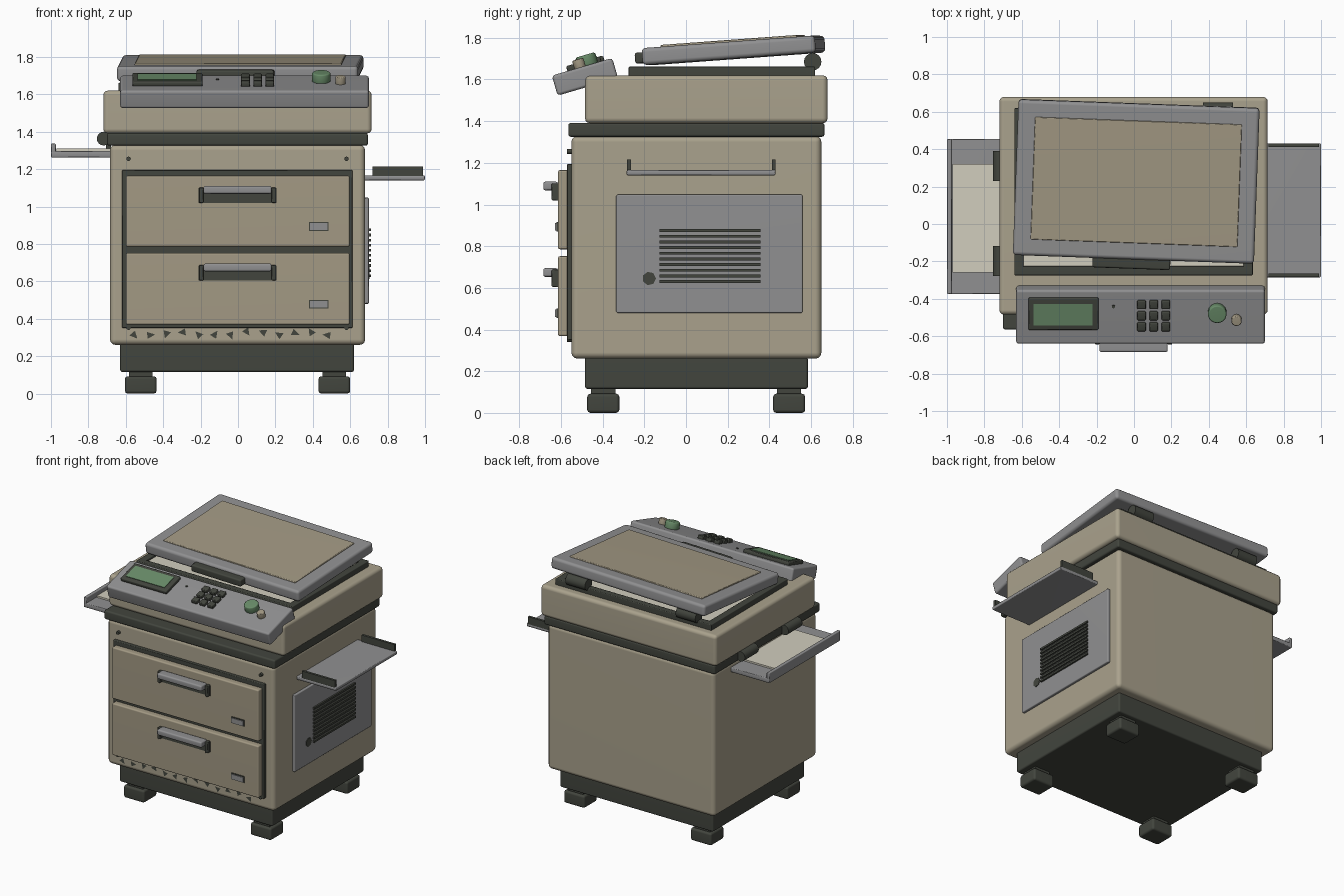
import bpy, bmesh, math, random
from mathutils import Matrix, Vector

cube = bpy.data.objects.get("Cube")
if cube:
    bpy.data.objects.remove(cube, do_unlink=True)
random.seed(4)


def material(name, r, g, b):
    m = bpy.data.materials.new(name)
    m.use_nodes = True
    m.diffuse_color = (r, g, b, 1)
    m.node_tree.nodes["Principled BSDF"].inputs["Base Color"].default_value = (r, g, b, 1)
    return m


TAUPE = material("taupe plastic", 0.40, 0.36, 0.265)
PANEL = material("warm taupe panel", 0.365, 0.32, 0.23)
GREY = material("mid grey", 0.28, 0.28, 0.285)
DARK = material("charcoal", 0.055, 0.06, 0.048)
GREEN = material("soft green", 0.14, 0.26, 0.14)
CREAM = material("paper cream", 0.64, 0.61, 0.51)


def finish(name, bm, mat, frame, bevel=0, segments=2):
    """Bevel a bmesh, turn it into an object and shade it."""
    if bevel:
        bmesh.ops.bevel(bm, geom=[e for e in bm.edges if e.calc_face_angle(0) > 0.6],
                        offset=bevel, segments=segments, profile=0.5, affect='EDGES')
    mesh = bpy.data.meshes.new(name)
    bm.to_mesh(mesh)
    bm.free()
    mesh.materials.append(mat)
    ob = bpy.data.objects.new(name, mesh)
    bpy.context.collection.objects.link(ob)
    ob.matrix_world = frame
    bpy.ops.object.select_all(action='DESELECT')
    ob.select_set(True)
    bpy.context.view_layer.objects.active = ob
    bpy.ops.object.shade_smooth_by_angle(angle=math.radians(50))
    if bevel:
        ob.modifiers.new("flat normals", 'WEIGHTED_NORMAL').keep_sharp = True
    return ob


def box(name, x, y, z, mat, bevel=0, segments=2, frame=Matrix()):
    """Box from its (min, max) range on each axis."""
    bm = bmesh.new()
    bmesh.ops.create_cube(bm, size=1)
    for v in bm.verts:
        v.co = Vector(((a + b) / 2 + c * (b - a) for (a, b), c in zip((x, y, z), v.co)))
    return finish(name, bm, mat, frame, bevel, segments)


def cylinder(name, centre, radius, length, axis, mat, sides=20, bevel=0, frame=Matrix()):
    bm = bmesh.new()
    turn = Vector((0, 0, 1)).rotation_difference(Vector(axis)).to_matrix().to_4x4()
    bmesh.ops.create_cone(bm, cap_ends=True, segments=sides, radius1=radius, radius2=radius,
                          depth=length, matrix=Matrix.Translation(centre) @ turn)
    return finish(name, bm, mat, frame, bevel, 1)


def around(c, half):
    return (c - half, c + half)


# Cabinet, plinth and feet
box("cabinet", (-0.685, 0.68), (-0.55, 0.65), (0.26, 1.33), TAUPE, 0.03, 3)
box("plinth", (-0.63, 0.62), (-0.485, 0.585), (0.115, 0.27), DARK, 0.012)
for x, side in ((-0.52, "right"), (0.515, "left")):
    for y, end in ((-0.397, "front"), (0.495, "back")):
        box(f"{end}_{side}_foot", around(x, 0.085), around(y, 0.077), (0, 0.092), DARK, 0.015)
        box(f"{end}_{side}_foot_neck", around(x, 0.062), around(y, 0.058), (0.085, 0.12), DARK)

# Seam band and scanner housing
box("seam_band", (-0.70, 0.695), (-0.565, 0.665), (1.325, 1.392), DARK, 0.012)
box("scanner_housing", (-0.72, 0.715), (-0.485, 0.68), (1.39, 1.62), TAUPE, 0.025, 3)

# Glass platen in its frame
box("platen_glass", (-0.60, 0.60), (-0.24, 0.58), (1.615, 1.645), CREAM)
for y in (-0.25, 0.595):
    box("platen_rail", (-0.64, 0.635), around(y, 0.025), (1.61, 1.662), DARK, 0.006)
for x in (-0.615, 0.61):
    box("platen_side", around(x, 0.025), (-0.27, 0.615), (1.61, 1.662), DARK, 0.006)

# Lid, slightly open and askew
lid = (Matrix.Translation((0.012, 0.228, 1.74)) @ Matrix.Rotation(math.radians(-2.1), 4, 'Z')
       @ Matrix.Rotation(math.radians(4.2), 4, 'X'))
box("lid", around(0, 0.645), around(0, 0.417), around(0, 0.041), GREY, 0.02, 3, lid)
box("lid_panel", around(0, 0.553), around(0, 0.328), (0.03, 0.05), PANEL, 0.004, 1, lid)
box("lid_handle", around(-0.01, 0.208), (-0.468, -0.40), (-0.03, 0.022), DARK, 0.01, 2, lid)
for x in (-0.45, 0.45):
    cylinder("lid_hinge", (x, 0.608, 1.685), 0.042, 0.16, (1, 0, 0), DARK, 16)

# Sloping control console
con = Matrix.Translation((0.035, -0.485, 1.613)) @ Matrix.Rotation(math.radians(16.3), 4, 'X')
box("control_console", around(0, 0.665), around(0, 0.151), around(0, 0.05), GREY, 0.014, 2, con)
box("screen_bezel", (-0.60, -0.225), (-0.065, 0.112), (0.045, 0.074), DARK, 0.006, 1, con)
box("screen", (-0.572, -0.257), (-0.036, 0.082), (0.07, 0.078), GREEN, 0, 1, con)
for i in range(3):
    for j in range(3):
        box("key", around(0.005 + 0.065 * i, 0.023), around(-0.05 + 0.062 * j, 0.023),
            (0.045, 0.074), DARK, 0.005, 1, con)
cylinder("start_button", (0.41, 0.03, 0.073), 0.05, 0.055, (0, 0, 1), GREEN, 18, 0.008, con)
cylinder("stop_button", (0.513, -0.01, 0.068), 0.028, 0.045, (0, 0, 1), PANEL, 14, 0.005, con)
cylinder("indicator", (-0.145, 0.06, 0.051), 0.009, 0.008, (0, 0, 1), DARK, 10, 0, con)

# Drawers on a dark surround
box("drawer_surround", (-0.62, 0.612), (-0.572, -0.54), (0.35, 1.195), DARK, 0.004, 1)
for bottom, top, grip, tag in ((0.785, 1.165, 1.11, 0.893), (0.368, 0.752, 0.695, 0.478)):
    box("drawer_front", (-0.60, 0.597), (-0.615, -0.56), (bottom, top), PANEL, 0.01)
    box("handle_recess", (-0.21, 0.205), (-0.621, -0.61), (grip - 0.09, grip - 0.012), DARK)
    for x in (-0.197, 0.192):
        box("handle_end", around(x, 0.012), (-0.645, -0.61), (grip - 0.09, grip - 0.008), DARK, 0.004, 1)
    box("handle_bar", (-0.185, 0.18), (-0.685, -0.615), (grip - 0.042, grip), GREY, 0.01)
    box("tag_border", (0.38, 0.485), (-0.622, -0.61), around(tag, 0.023), DARK)
    box("tag_plate", (0.386, 0.479), (-0.628, -0.615), around(tag, 0.018), GREY)

# Screws and scuff marks
for x in (-0.585, 0.58):
    for z in (0.352, 1.255):
        cylinder("screw", (x, -0.556, z), 0.012, 0.03, (0, 1, 0), DARK, 12)
for i in range(13):
    bm = bmesh.new()
    start = random.uniform(0, 6)
    cx, cz = -0.555 + 0.086 * i, 0.32 + random.uniform(-0.01, 0.012)
    corners = [bm.verts.new((cx + 0.026 * math.cos(start + a), -0.553, cz + 0.024 * math.sin(start + a)))
               for a in (0, 1.8, 4)]
    bm.faces.new(corners)
    finish("scuff_mark", bm, DARK, Matrix())

# Vent panel on the side
box("vent_panel", (0.67, 0.70), (-0.335, 0.56), (0.48, 1.047), GREY, 0.006, 1)
for i in range(10):
    box("vent_slat", (0.69, 0.712), (-0.127, 0.358), around(0.63 + 0.0272 * i, 0.007), DARK)
cylinder("vent_latch", (0.698, -0.177, 0.645), 0.033, 0.012, (1, 0, 0), DARK, 7)

# Output tray
box("output_tray", (0.67, 1.0), (-0.285, 0.43), (1.14, 1.166), GREY, 0.005, 1)
for y in (-0.274, 0.421):
    box("output_guide", (0.72, 0.988), around(y, 0.009), (1.16, 1.215), DARK)

# Paper feed tray with rollers
box("feed_tray", (-1.0, -0.675), (-0.375, 0.455), (1.262, 1.297), GREY, 0.005, 1)
box("feed_tray_lip", (-1.0, -0.974), (-0.375, 0.455), (1.28, 1.337), GREY, 0.005, 1)
box("paper_sheet", (-0.97, -0.68), (-0.26, 0.32), (1.295, 1.309), CREAM)
for y in (-0.198, 0.31):
    cylinder("feed_roller", (-0.718, y, 1.363), 0.037, 0.162, (0, 1, 0), DARK, 16)
    box("roller_bracket", (-0.705, -0.68), around(y, 0.03), (1.308, 1.37), DARK)
